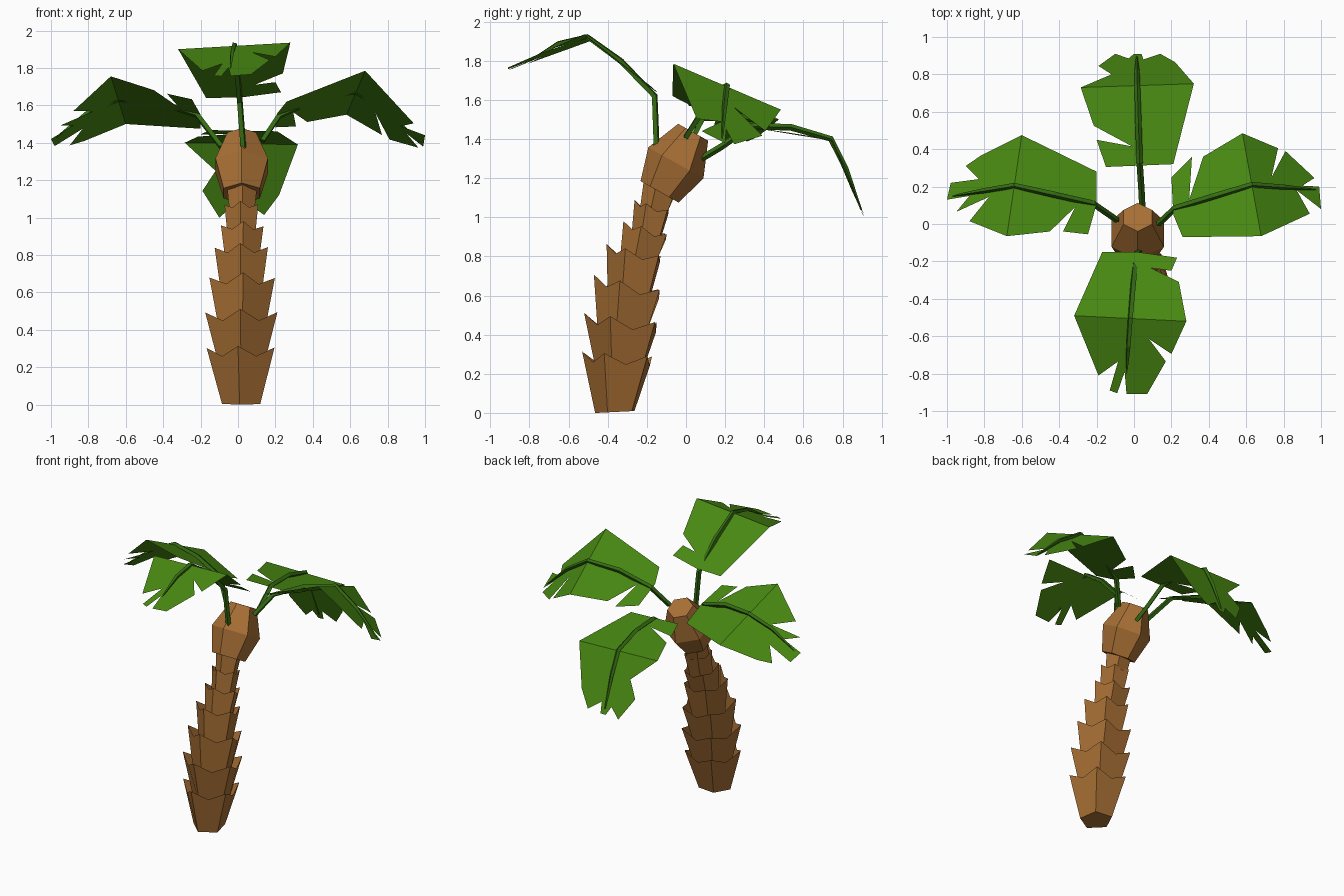
import bpy, bmesh, math
from mathutils import Vector

if "Cube" in bpy.data.objects:
    bpy.data.objects.remove(bpy.data.objects["Cube"])


def material(name, rgb):
    m = bpy.data.materials.new(name)
    m.diffuse_color = (*rgb, 1)
    m.use_nodes = True
    m.node_tree.nodes["Principled BSDF"].inputs["Base Color"].default_value = m.diffuse_color
    return m


BARK = material("bark", (0.39, 0.16, 0.035))
LEAF = material("leaf_green", (0.065, 0.25, 0.006))
STEM = material("stem_green", (0.035, 0.15, 0.006))


def finish(bm, name, mat, normals=True):
    if normals:
        bmesh.ops.recalc_face_normals(bm, faces=bm.faces)
    me = bpy.data.meshes.new(name)
    bm.to_mesh(me)
    bm.free()
    me.materials.append(mat)
    ob = bpy.data.objects.new(name, me)
    bpy.context.collection.objects.link(ob)
    return ob


def ring(bm, n, cy, cz, r, slope, start=-90.0, cx=0.02):
    """Horizontal polygon sheared so that z falls off towards +y."""
    out = []
    for i in range(n):
        a = math.radians(start + 360 * i / n)
        dx, dy = r * math.cos(a), r * math.sin(a)
        out.append(bm.verts.new((cx + dx, cy + dy, cz - slope * dy)))
    return out


# Trunk: stacked open five-sided cups with notched rims
# (bottom y, z, r), (top y, z, r), rim slope, twist
CUPS = [((-0.357, 0.005, 0.108), (-0.34, 0.30, 0.192), 0.07, -6),
        ((-0.335, 0.20, 0.125), (-0.318, 0.485, 0.203), 0.13, -2),
        ((-0.325, 0.37, 0.125), (-0.287, 0.665, 0.184), 0.23, 2),
        ((-0.290, 0.56, 0.11), (-0.256, 0.83, 0.150), 0.22, -3),
        ((-0.250, 0.73, 0.09), (-0.200, 0.945, 0.120), 0.30, 4),
        ((-0.205, 0.87, 0.075), (-0.168, 1.06, 0.095), 0.30, -4),
        ((-0.175, 0.98, 0.065), (-0.130, 1.155, 0.085), 0.45, 3)]
for k, (lo, hi, slope, twist) in enumerate(CUPS):
    bm = bmesh.new()
    a = ring(bm, 5, *lo, slope if k else -0.05, -90 + twist)
    b = ring(bm, 5, *hi, slope, -90 + twist)
    for i in range(5):
        j = (i + 1) % 5
        dip = (b[i].co + b[j].co) / 2 - Vector((0, 0, 0.26 * hi[2]))
        bm.faces.new((a[i], a[j], b[j], bm.verts.new(dip), b[i]))
    bm.faces.new(a[::-1])
    finish(bm, f"trunk_segment_{k + 1}", BARK)

# Crown: tilted six-sided bulb at the trunk top
bm = bmesh.new()
axis = Vector((0, 0.49, 0.87))
side = Vector((0, 0.87, -0.49))
rings = []
for t, r in ((0, 0.112), (0.17, 0.162), (0.35, 0.088)):
    c = Vector((0.02, -0.135, 1.13)) + axis * t
    rings.append([bm.verts.new(c + side * r * math.cos(u) + Vector((r * math.sin(u), 0, 0)))
                  for u in (math.radians(60 * i) for i in range(6))])
for p, q in zip(rings, rings[1:]):
    for i in range(6):
        j = (i + 1) % 6
        bm.faces.new((p[i], p[j], q[j], q[i]))
bm.faces.new(rings[0][::-1])
bm.faces.new(rings[-1])
finish(bm, "crown_bulb", BARK)


def leaf(name, fold, base, tip, inner, outer, stem, rib_end):
    """Two flat panels meeting at a fold; outlines are seen from above and run
    from fold end b round to fold end a (inner) and from a to b (outer)."""
    a, b, base, tip = (Vector(v) for v in (*fold, base, tip))
    bm = bmesh.new()
    va, vb = bm.verts.new(a), bm.verts.new(b)

    def height(third):
        n = (b - a).cross(third - a)
        return lambda x, y: a.z - (n.x * (x - a.x) + n.y * (y - a.y)) / n.z

    zin, zout = height(base), height(tip)
    f1 = bm.faces.new([va, vb] + [bm.verts.new((x, y, zin(x, y))) for x, y in inner])
    f2 = bm.faces.new([vb, va] + [bm.verts.new((x, y, zout(x, y))) for x, y in outer])
    for f in (f1, f2):
        f.normal_update()
        if f.normal.z < 0:
            f.normal_flip()
    finish(bm, name + "_leaf", LEAF, False)

    # Stem and rib: one thin tapering four-sided tube
    mid = (a + b) / 2
    bow = Vector((0, 0, 0.03))
    s = Vector(stem[-1])
    e = Vector((*rib_end, zout(*rib_end)))
    pts = [Vector(p) for p in stem] + [(s + mid) / 2 + bow, mid + bow * 0.2,
                                       (mid + e) / 2 + bow, e]
    radii = [1.0] * len(stem) + [1.0, 0.9, 0.8, 0.25]
    cu = bpy.data.curves.new(name + "_stem", 'CURVE')
    cu.dimensions = '3D'
    cu.bevel_depth = 0.017
    cu.bevel_resolution = 0
    cu.use_fill_caps = True
    sp = cu.splines.new('POLY')
    sp.points.add(len(pts) - 1)
    for p, co, r in zip(sp.points, pts, radii):
        p.co = (*co, 1)
        p.radius = r
    cu.materials.append(STEM)
    ob = bpy.data.objects.new(name + "_stem", cu)
    bpy.context.collection.objects.link(ob)
    bpy.ops.object.select_all(action='DESELECT')
    ob.select_set(True)
    bpy.context.view_layer.objects.active = ob
    bpy.ops.object.convert(target='MESH')
    for poly in ob.data.polygons:
        poly.use_smooth = False


leaf("front", ((-0.32, -0.49, 1.90), (0.28, -0.52, 1.935)),
     (0.0, -0.16, 1.65), (0.0, -0.91, 1.76),
     [(0.24, -0.31), (0.09, -0.235), (0.20, -0.25), (0.23, -0.18), (0.02, -0.15), (-0.17, -0.15)],
     [(-0.19, -0.81), (-0.085, -0.735), (-0.13, -0.89), (-0.09, -0.905), (-0.05, -0.79),
      (-0.04, -0.91), (0.07, -0.91), (0.17, -0.735), (0.08, -0.615), (0.20, -0.695)],
     [(0.03, -0.15, 1.36), (0.01, -0.16, 1.62)], (-0.04, -0.80))

leaf("right", ((0.58, 0.485, 1.55), (0.68, -0.065, 1.785)),
     (0.26, -0.07, 1.62), (1.0, 0.08, 1.44),
     [(0.26, -0.07), (0.21, 0.05), (0.20, 0.25), (0.31, 0.36), (0.295, 0.13), (0.37, 0.36)],
     [(0.94, 0.055), (0.87, 0.18), (1.0, 0.08), (0.99, 0.20), (0.90, 0.205),
      (0.965, 0.246), (0.81, 0.39), (0.735, 0.25), (0.77, 0.405)][::-1],
     [(0.13, 0.0, 1.41), (0.22, 0.085, 1.545)], (0.97, 0.185))

leaf("left", ((-0.60, 0.475, 1.50), (-0.68, -0.065, 1.755)),
     (-0.20, 0.28, 1.475), (-1.0, 0.13, 1.42),
     [(-0.45, -0.04), (-0.315, 0.09), (-0.38, -0.04), (-0.246, -0.055), (-0.20, 0.107), (-0.20, 0.28)],
     [(-0.82, 0.365), (-0.90, 0.31), (-0.83, 0.24), (-0.98, 0.22), (-1.0, 0.13),
      (-0.88, 0.15), (-0.95, 0.065), (-0.775, 0.145), (-0.88, 0.015)],
     [(-0.09, 0.02, 1.38), (-0.22, 0.11, 1.55)], (-0.97, 0.15))

leaf("back", ((-0.285, 0.73, 1.40), (0.32, 0.75, 1.39)),
     (0.0, 0.31, 1.465), (-0.09, 0.91, 1.0),
     [(0.21, 0.32), (-0.15, 0.305), (-0.20, 0.45), (-0.01, 0.415), (-0.215, 0.525)],
     [(-0.12, 0.80), (-0.19, 0.845), (-0.10, 0.91), (-0.03, 0.885), (0.0, 0.91), (0.04, 0.91),
      (0.05, 0.88), (0.14, 0.91), (0.22, 0.865)],
     [(0.045, 0.08, 1.30), (0.04, 0.18, 1.36), (0.03, 0.33, 1.465)], (0.015, 0.895))
